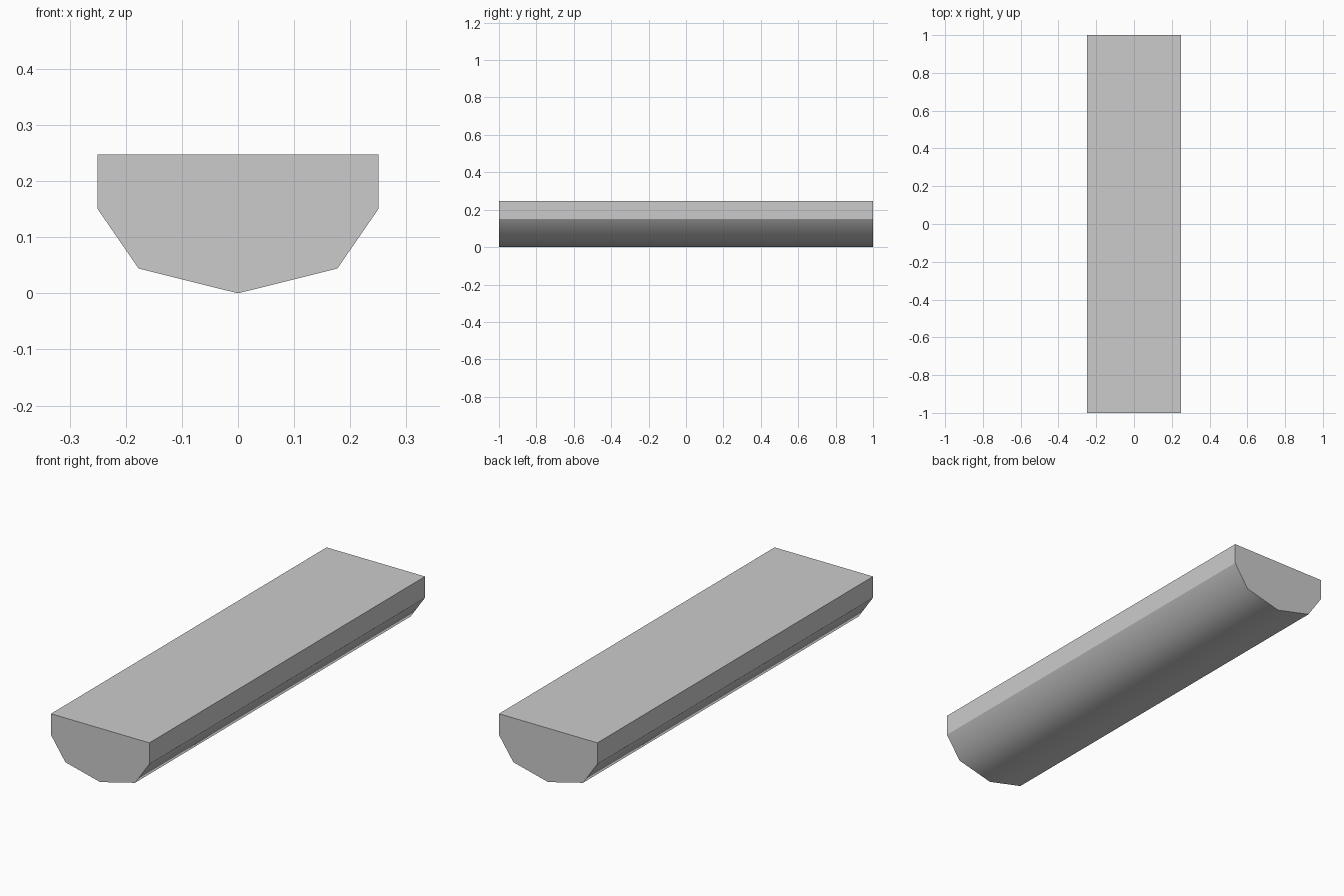
import bpy, bmesh

if "Cube" in bpy.data.objects:
    bpy.data.objects.remove(bpy.data.objects["Cube"])

# Half of the hull cross-section (x, z), from keel to deck edge
half = [(0.0, 0.0), (0.177, 0.044), (0.25, 0.15), (0.25, 0.247)]
profile = half + [(-x, z) for x, z in reversed(half[1:])]

# Front cap, extruded along y into a solid bar
bm = bmesh.new()
cap = bm.faces.new([bm.verts.new((x, -1, z)) for x, z in profile])
ext = bmesh.ops.extrude_face_region(bm, geom=[cap], use_keep_orig=True)
new_verts = [g for g in ext["geom"] if isinstance(g, bmesh.types.BMVert)]
bmesh.ops.translate(bm, verts=new_verts, vec=(0, 2, 0))
bmesh.ops.recalc_face_normals(bm, faces=bm.faces)

# Rounded underside is smooth; sides, deck and ends stay flat
for f in bm.faces:
    f.smooth = f.normal.z < -0.1
for e in bm.edges:
    e.smooth = all(f.smooth for f in e.link_faces)

mesh = bpy.data.meshes.new("keeled_bar")
bm.to_mesh(mesh)
bm.free()
bpy.context.collection.objects.link(bpy.data.objects.new("keeled_bar", mesh))
